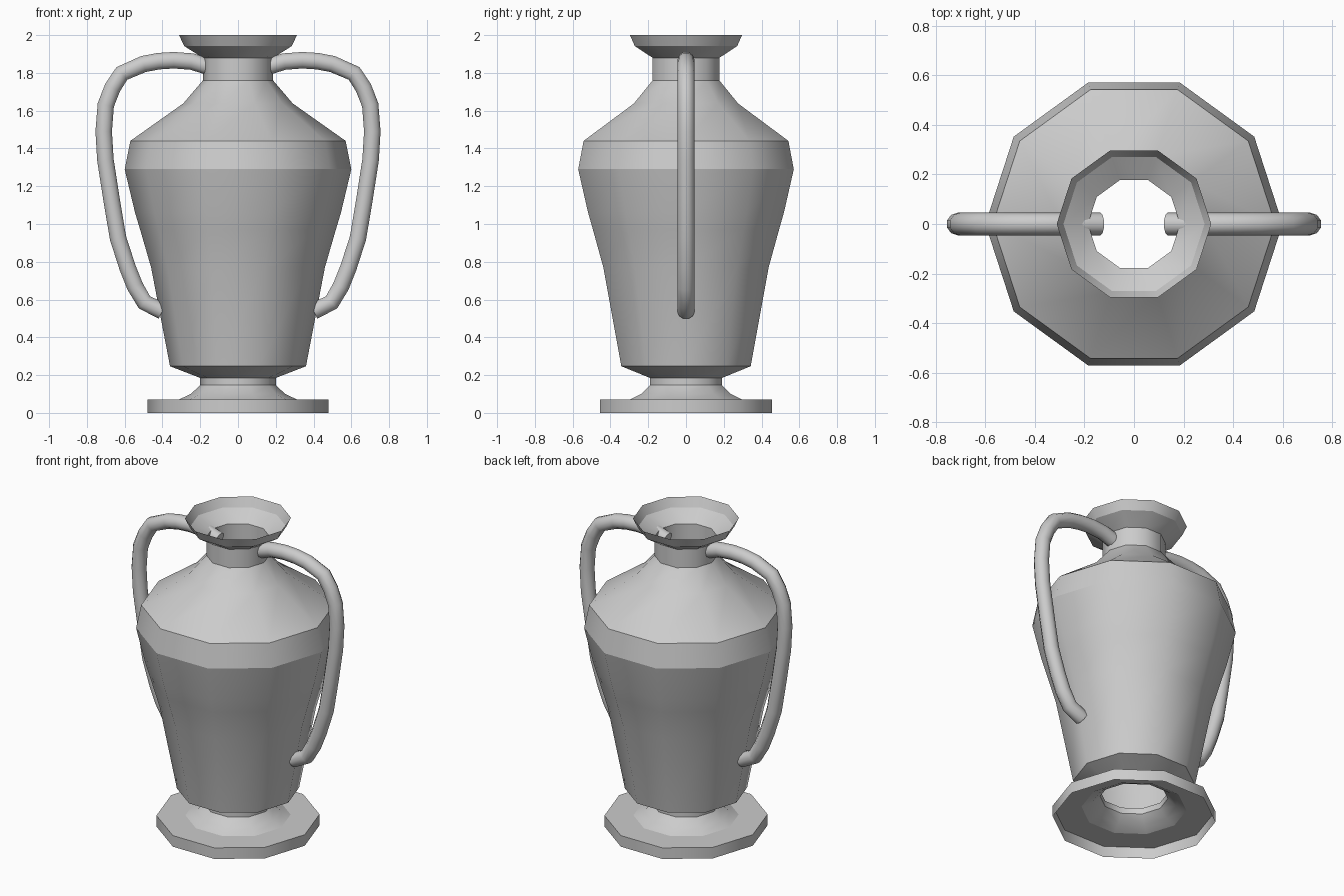
import bpy, bmesh
from math import cos, sin, tau, radians

if "Cube" in bpy.data.objects:
    bpy.data.objects.remove(bpy.data.objects["Cube"])

SIDES = 10

# (radius, height, sharp ring) from the foot up to the lip: an open shell
PROFILE = [
    (.48, 0, True), (.48, .072, True), (.31, .072, True), (.25, .10, False),
    (.20, .147, True), (.20, .185, True), (.36, .247, True), (.46, .77, False),
    (.518, .97, False), (.545, 1.06, False), (.60, 1.29, True), (.57, 1.44, True),
    (.29, 1.638, False), (.186, 1.76, True), (.186, 1.88, True),
    (.285, 1.942, True), (.312, 2.0, True),
]

# Handle centre line (x, z)
HANDLE = [
    (.135, 1.825), (.19, 1.843), (.245, 1.86), (.34, 1.867), (.42, 1.862), (.50, 1.847),
    (.615, 1.797), (.665, 1.72), (.70, 1.63), (.711, 1.49), (.702, 1.34),
    (.668, 1.12), (.635, .925), (.585, .77), (.545, .67), (.495, .585), (.40, .538),
]


def lathe(name, profile):
    bm = bmesh.new()
    rings = [[bm.verts.new((r * cos(tau * i / SIDES), r * sin(tau * i / SIDES), z))
              for i in range(SIDES)] for r, z, _ in profile]
    for a, b in zip(rings, rings[1:]):
        for i in range(SIDES):
            j = (i + 1) % SIDES
            bm.faces.new((a[i], a[j], b[j], b[i])).smooth = True
    for ring, (_, _, sharp) in zip(rings, profile):
        for i in range(SIDES):
            bm.edges.get((ring[i], ring[(i + 1) % SIDES])).smooth = not sharp
    mesh = bpy.data.meshes.new(name)
    bm.to_mesh(mesh)
    bm.free()
    obj = bpy.data.objects.new(name, mesh)
    bpy.context.collection.objects.link(obj)
    return obj


def tube(name, path, side, radius):
    curve = bpy.data.curves.new(name, 'CURVE')
    curve.dimensions = '3D'
    curve.bevel_depth = radius
    curve.bevel_resolution = 3
    curve.use_fill_caps = True
    spline = curve.splines.new('POLY')
    spline.points.add(len(path) - 1)
    for point, (x, z) in zip(spline.points, path):
        point.co = (side * x, 0, z, 1)
    obj = bpy.data.objects.new(name, curve)
    bpy.context.collection.objects.link(obj)
    bpy.ops.object.select_all(action='DESELECT')
    obj.select_set(True)
    bpy.context.view_layer.objects.active = obj
    bpy.ops.object.convert(target='MESH')
    bpy.ops.object.shade_smooth_by_angle(angle=radians(50))
    return bpy.context.object


# Vase shell: foot, body, neck and lip
lathe("vase_body", PROFILE)

# Pair of handles
tube("right_handle", HANDLE, 1, .046)
tube("left_handle", HANDLE, -1, .046)
